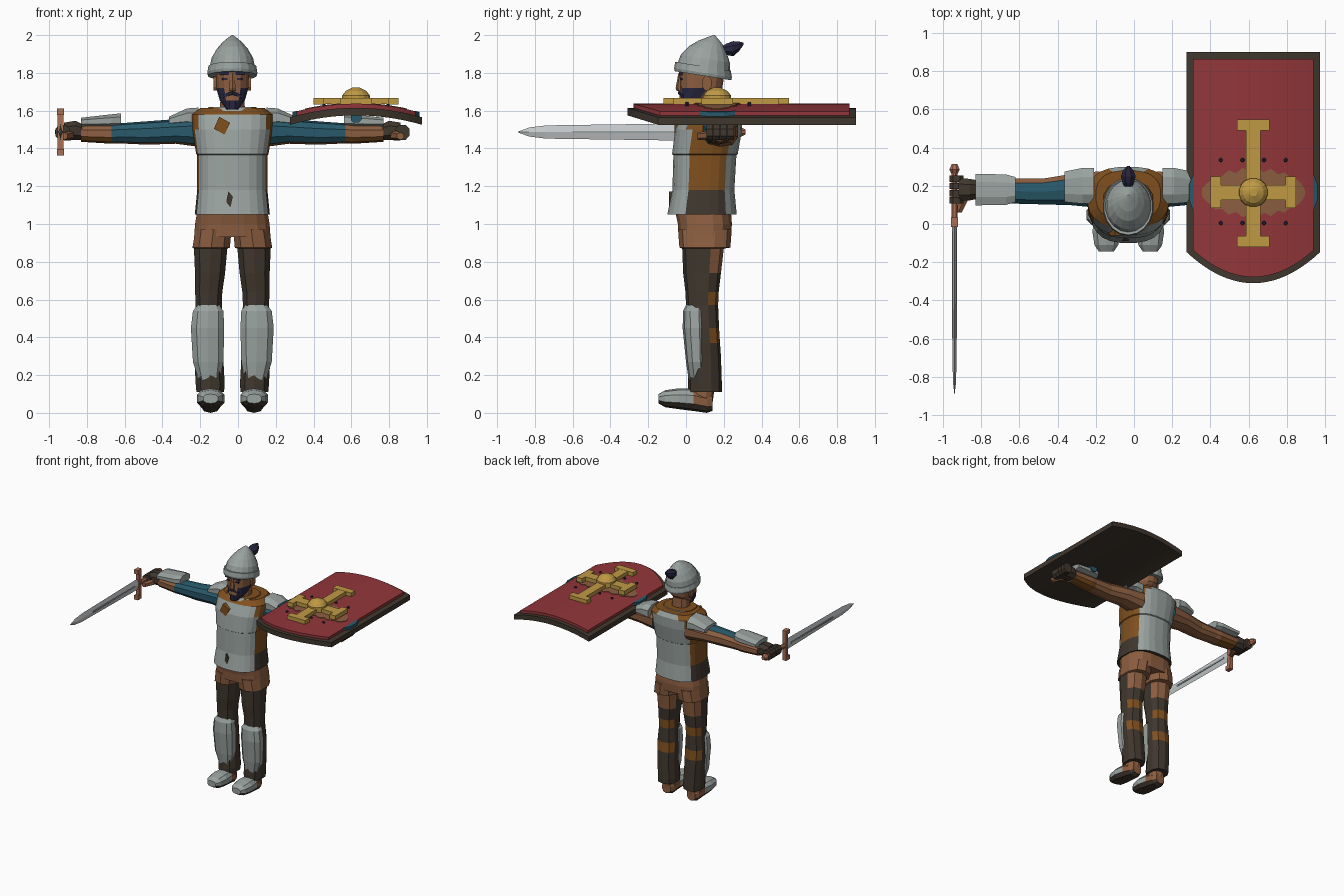
import bpy, bmesh, math
from mathutils import Matrix

if "Cube" in bpy.data.objects:
    bpy.data.objects.remove(bpy.data.objects["Cube"])

MID = -0.03          # centre line of the body
SIDES = (("left", 1), ("right", -1))


def material(name, code):
    rgb = [int(code[i:i + 2], 16) / 255 for i in range(0, 6, 2)]
    rgb = [(v + 0.055) ** 2.4 / 1.055 ** 2.4 if v > 0.04 else v / 12.92 for v in rgb]
    mat = bpy.data.materials.new(name)
    mat.use_nodes = True
    mat.diffuse_color = (*rgb, 1)
    mat.node_tree.nodes["Principled BSDF"].inputs["Base Color"].default_value = (*rgb, 1)
    return mat


steel = material("armour steel", "9AA3A0")
bright = material("blade steel", "C6CACC")
leather = material("orange leather", "80501F")
tan = material("tan skin and cloth", "8C5E40")
dark = material("dark brown", "40372E")
teal = material("teal cloth", "28596A")
red = material("shield red", "92363A")
gold = material("gold", "C09A45")
navy = material("navy hair", "282740")
copper = material("copper", "A86E54")


def finish(name, bm, mats, rule=None):
    bmesh.ops.recalc_face_normals(bm, faces=bm.faces)
    bm.normal_update()
    if rule:
        for f in bm.faces:
            f.material_index = mats.index(rule(f.calc_center_median(), f.normal))
    mesh = bpy.data.meshes.new(name)
    bm.to_mesh(mesh)
    bm.free()
    for m in mats:
        mesh.materials.append(m)
    obj = bpy.data.objects.new(name, mesh)
    bpy.context.collection.objects.link(obj)
    return obj


def loft(name, axis, rings, mats, rule=None, n=10, p=2.4, turn=0.5, tilt=0, s=1, mid=MID):
    """Skin rings (position, centre a, centre b, radius a, radius b) along an axis."""
    bm = bmesh.new()
    loops = []
    for t, a, b, ra, rb in rings:
        loop = []
        for k in range(n):
            w = (k + turn) * math.tau / n
            c, d = math.cos(w), math.sin(w)
            u = ra * math.copysign(abs(c) ** (2 / p), c)
            v = rb * math.copysign(abs(d) ** (2 / p), d)
            x, y, z = {"x": (t, a + u, b + v), "y": (a + u, t, b + v),
                       "z": (a + u, b + v, t - tilt * v)}[axis]
            loop.append(bm.verts.new((mid + s * x, y, z)))
        loops.append(loop)
    for lo, hi in zip(loops, loops[1:]):
        for k in range(n):
            j = (k + 1) % n
            bm.faces.new((lo[k], lo[j], hi[j], hi[k]))
    bm.faces.new(loops[0])
    bm.faces.new(loops[-1])
    return finish(name, bm, mats if isinstance(mats, list) else [mats], rule)


def box(name, centre, size, mat):
    bm = bmesh.new()
    bmesh.ops.create_cube(bm, size=1, matrix=Matrix.Translation(centre) @ Matrix.Diagonal((*size, 1)))
    return finish(name, bm, [mat])


# Torso armour: steel front and back, leather flanks, dark hem
def torso_rule(c, n):
    x = abs(c.x - MID)
    if c.z > 1.56 and n.z > 0.3:
        return leather if x > 0.08 or c.y < 0.2 else steel
    if c.y < 0.025 or (c.y > 0.2 and x < 0.16):
        return steel
    return dark if c.z < 1.19 else leather


loft("torso_armour", "z", [
    (1.05, 0, .085, .2, .185), (1.18, 0, .092, .187, .165), (1.365, 0, .1, .187, .168),
    (1.37, 0, .1, .193, .175), (1.5, 0, .12, .212, .178), (1.58, 0, .14, .215, .16),
    (1.615, 0, .15, .17, .13)], [steel, leather, dark], torso_rule, n=24, p=2.6)
loft("collar", "z", [(1.56, 0, .11, .16, .14), (1.62, 0, .12, .13, .105)], [steel, leather],
     lambda c, n: steel if abs(n.y) > 0.7 else leather, n=12)
for name, x, z, rx, rz in (("chest_tear", -.055, 1.52, .045, .05), ("belly_tear", -.015, 1.13, .018, .045)):
    front = -.06 if z > 1.4 else -.09
    loft(name, "y", [(0, x, z, rx, rz), (front, x, z, rx, rz)], leather if z > 1.4 else dark,
         n=4, p=2, turn=0.2)

# Breeches
loft("breeches", "z", [(.93, 0, .1, .205, .14), (1.0, 0, .1, .2, .145), (1.07, 0, .09, .188, .15)],
     tan, n=16, p=2.8)


# Legs, greaves and feet
def leg_rule(c, n):
    back = n.y > 0.25
    if c.z > 0.86 or (back and c.z > 0.73):
        return tan
    return leather if back and (0.37 < c.z < 0.45 or 0.58 < c.z < 0.64) else dark


def foot_rule(c, n):
    if n.z < -0.45 or c.z < 0.035:
        return dark
    return steel if c.y < 0.04 else tan


for side, s in SIDES:
    loft(side + "_leg", "z", [
        (.11, .117, .1, .076, .09), (.15, .117, .1, .08, .09), (.3, .125, .1, .08, .085),
        (.37, .127, .095, .083, .085), (.45, .128, .09, .083, .085), (.57, .125, .085, .072, .085),
        (.64, .125, .085, .075, .088), (.74, .118, .085, .083, .1), (.87, .115, .09, .092, .11),
        (.875, .112, .1, .103, .135), (.97, .1, .1, .1, .142)], [dark, tan, leather], leg_rule, s=s)
    loft(side + "_greave", "z", [
        (.14, .12, .065, .05, .045), (.27, .128, .055, .084, .055), (.45, .131, .047, .092, .065),
        (.54, .128, .045, .084, .06), (.57, .126, .05, .06, .05)], steel, s=s)
    loft(side + "_ankle", "z", [(.05, .115, .08, .055, .06), (.15, .115, .09, .055, .065)], tan, s=s)
    loft(side + "_foot", "y", [
        (-.145, .115, .075, .04, .025), (-.11, .115, .075, .065, .045), (-.04, .115, .075, .076, .055),
        (.04, .115, .07, .065, .06), (.11, .115, .055, .055, .055), (.14, .115, .055, .04, .045)],
        [steel, dark, tan], foot_rule, s=s)


# Arms, shoulder pads, bracers and fists
def arm_rule(c, n):
    if abs(c.x - MID) > 0.62:
        return tan if n.z > -0.5 else leather
    return teal if n.y < 0.3 and n.z > -0.75 else tan


for side, s in SIDES:
    loft(side + "_arm", "x", [
        (.15, .18, 1.49, .1, .085), (.3, .18, 1.49, .085, .065), (.45, .17, 1.482, .07, .062),
        (.6, .172, 1.48, .068, .053), (.64, .175, 1.478, .07, .053), (.8, .18, 1.48, .06, .045)],
        [teal, tan, leather], arm_rule, s=s)
    loft(side + "_shoulder_pad", "x", [
        (.18, .2, 1.56, .1, .06), (.24, .2, 1.565, .1, .05), (.335, .195, 1.545, .085, .025)],
        steel, n=8, s=s)
    loft(side + "_bracer", "x", [
        (.59, .18, 1.55, .07, .038), (.64, .18, 1.547, .085, .036), (.8, .18, 1.54, .088, .024)],
        steel, n=8, s=s)
    loft(side + "_hand", "x", [
        (.78, .18, 1.485, .05, .04), (.83, .18, 1.495, .06, .055), (.89, .18, 1.49, .065, .05)],
        dark, n=8, s=s)
    for i in range(4):
        y = .125 + i * .037
        loft(f"{side}_finger_{i + 1}", "y", [(y - .017, .9, 1.485, .04, .042),
             (y + .017, .9, 1.485, .04, .042)], dark, n=8, s=s)
    loft(side + "_thumb", "y", [(.06, .89, 1.465, .02, .02), (.13, .86, 1.47, .026, .026)], tan, n=6, s=s)


# Head
def head_rule(c, n):
    jaw = c.z < 1.66 and c.y < 0.09
    whisker = 1.66 < c.z < 1.73 and c.y < 0.1 and abs(n.x) > 0.55
    return navy if jaw or whisker else tan


loft("neck", "z", [(1.55, 0, .11, .075, .07), (1.7, 0, .105, .062, .065)], tan)
loft("head", "z", [
    (1.605, 0, .01, .03, .035), (1.655, 0, .045, .068, .08), (1.72, 0, .08, .087, .112),
    (1.8, 0, .085, .09, .12), (1.88, 0, .09, .085, .115)], [tan, navy], head_rule, n=14)
loft("nose", "z", [(1.705, 0, -.025, .022, .025), (1.72, 0, -.03, .02, .025), (1.8, 0, -.028, .01, .012)],
     tan, n=6)
loft("moustache", "x", [(-.05, -.01, 1.675, .012, .012), (0, -.03, 1.695, .014, .012),
                        (.05, -.01, 1.675, .012, .012)], navy, n=6)
loft("chin_beard", "z", [(1.605, 0, -.005, .03, .03), (1.655, 0, -.012, .035, .025)], navy, n=8)
for side, s in SIDES:
    box(side + "_eye", (MID + s * .04, -.025, 1.768), (.03, .014, .01), navy)
    box(side + "_eyebrow", (MID + s * .042, -.028, 1.797), (.05, .018, .014), navy)
    loft(side + "_ear", "x", [(.08, .105, 1.74, .02, .035), (.1, .11, 1.745, .026, .04)], tan, n=8, s=s)

# Helmet and plume
loft("helmet_rim", "z", [(1.785, 0, .09, .13, .15), (1.8, 0, .09, .134, .153), (1.835, 0, .09, .128, .147)],
     steel, n=18, p=2, tilt=.16)
loft("helmet_dome", "z", [
    (1.82, 0, .092, .123, .14), (1.875, 0, .102, .112, .13), (1.925, 0, .115, .083, .1),
    (1.96, 0, .13, .053, .065), (1.985, 0, .142, .024, .028), (2.0, 0, .15, .003, .003)],
    steel, n=18, p=2, tilt=.16)
loft("plume", "y", [(.18, 0, 1.925, .012, .012), (.215, 0, 1.925, .033, .033), (.25, 0, 1.928, .042, .043),
                    (.28, 0, 1.94, .03, .028), (.305, 0, 1.955, .006, .006)], navy, n=8, p=2)

# Sword in the right hand
SX, SZ = -.94, 1.487
loft("sword_blade", "y", [(.02, SX, SZ, .012, .046), (-.74, SX, SZ, .01, .035), (-.83, SX, SZ, .008, .024),
                          (-.89, SX, SZ, .001, .002)], bright, n=4, p=2, turn=0, mid=0)
box("blade_groove", (SX, -.32, SZ), (.027, .56, .012), steel)
box("sword_guard", (SX, .02, SZ), (.03, .03, .25), copper)
for side, s in SIDES:
    box(f"guard_{side}_end", (SX, .01, SZ + s * .108), (.036, .05, .034), copper)
loft("sword_grip", "y", [(.02, SX, SZ, .018, .02), (.28, SX, SZ, .016, .018)], copper, n=8, p=2, mid=0)
loft("sword_pommel", "y", [(.265, SX, SZ, .018, .018), (.285, SX, SZ, .03, .03), (.315, SX, SZ, .015, .015)],
     copper, n=8, p=2, mid=0)

# Shield: curved panels that follow one arch
CX, CY, HALF = .625, .165, .35


def arch(x):
    return 1.615 - .05 * ((x - CX) / HALF) ** 2


def panel(name, half, low, high, top, thick, mat, mid=CX, n=20):
    bm = bmesh.new()
    columns = []
    for i in range(n + 1):
        u = 2 * i / n - 1
        x = mid + half * u
        z = arch(x) + top
        columns.append([bm.verts.new((x, y, h)) for y, h in (
            (low(u), z), (high(u), z), (high(u), z - thick), (low(u), z - thick))])
    for a, b in zip(columns, columns[1:]):
        for k in range(4):
            bm.faces.new((a[k], a[k - 1], b[k - 1], b[k]))
    bm.faces.new(columns[0])
    bm.faces.new(columns[-1])
    return finish(name, bm, [mat])


def oval(u, r):
    return r * math.sqrt(max(0.02, 1 - u * u)) * (1 + .1 * math.sin(23 * u))


panel("shield_board", HALF, lambda u: -.31 + .163 * u * u, lambda u: .9, 0, .04, dark)
panel("shield_face", .315, lambda u: -.278 + .14 * u * u, lambda u: .865, .022, .03, red)
panel("worn_patch", .27, lambda u: CY - oval(u, .12), lambda u: CY + oval(u, .12), .026, .006, tan, n=30)
for side, s in SIDES:
    panel(side + "_strap_end", .012, lambda u: CY - .07 + .03 * s * u, lambda u: CY + .07 - .03 * s * u,
          .024, .03, teal, mid=CX + s * .325, n=4)
    box(f"cross_{side}_cap", (CX + s * .197, CY, 1.65), (.055, .165, .036), gold)
    box(f"cross_{side}_end", (CX, CY + .048 + s * .305, 1.652), (.17, .056, .032), gold)
    for i in range(4):
        x = .455 + i * .113
        z = arch(x) + .015
        loft(f"{side}_rivet_{i + 1}", "z", [(z, x, .17 + s * .165, .013, .013),
             (z + .018, x, .17 + s * .165, .007, .007)], navy, n=8, p=2, mid=0)
box("cross_long_bar", (CX, CY + .048, 1.65), (.075, .66, .034), gold)
box("cross_short_bar", (CX, CY, 1.652), (.44, .08, .032), gold)
loft("shield_boss", "z", [(1.64, CX, CY, .077, .077), (1.68, CX, CY, .075, .075), (1.705, CX, CY, .055, .055),
                          (1.722, CX, CY, .02, .02)], gold, n=16, p=2, mid=0)
loft("shield_grip", "y", [(.08, CX, 1.565, .03, .03), (.27, CX, 1.565, .03, .03)], teal, n=8, mid=0)
